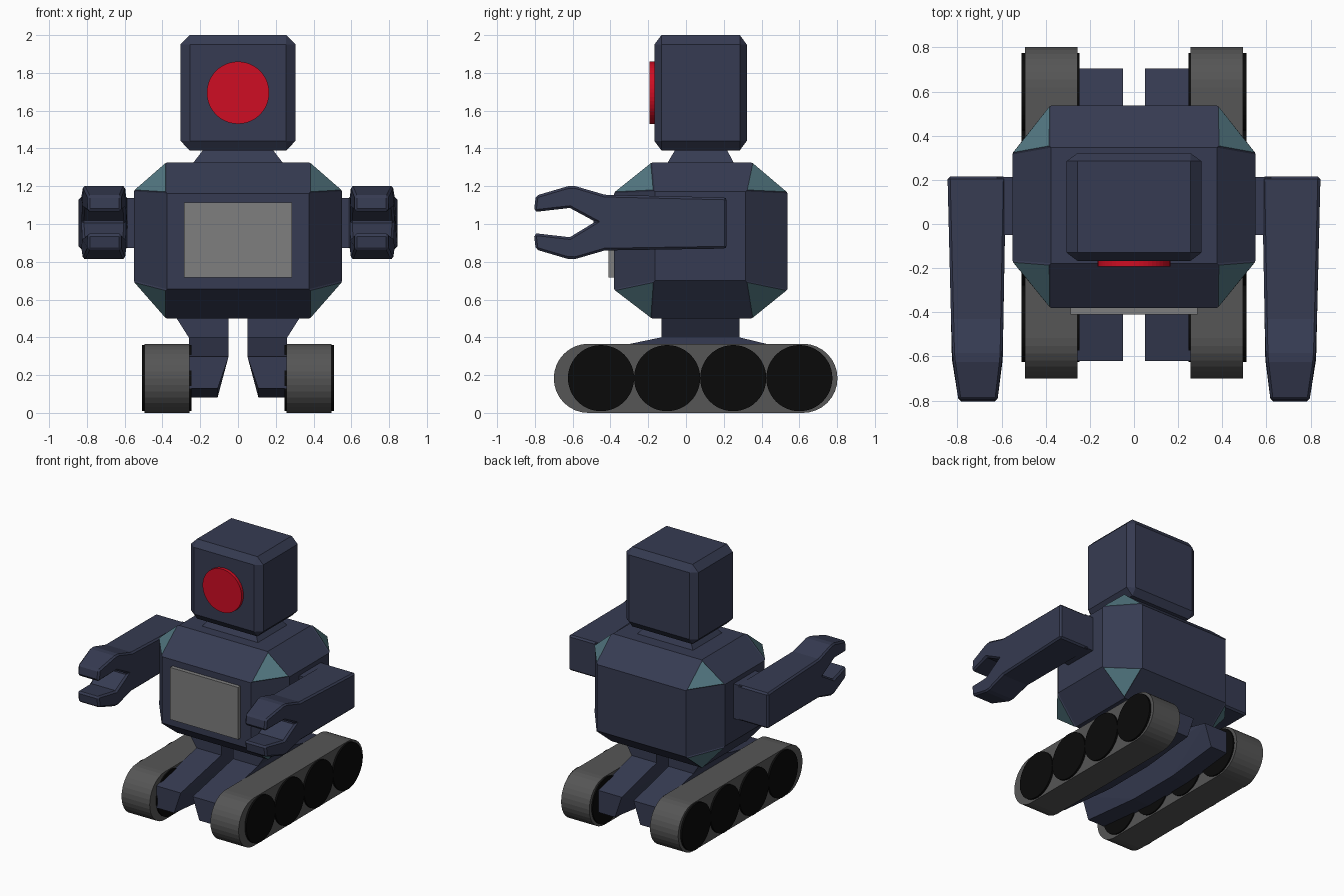
import bpy, bmesh, math
from mathutils import Matrix, Vector

if "Cube" in bpy.data.objects:
    bpy.data.objects.remove(bpy.data.objects["Cube"])


def material(name, r, g, b):
    m = bpy.data.materials.new(name)
    m.diffuse_color = (r, g, b, 1)
    m.use_nodes = True
    m.node_tree.nodes["Principled BSDF"].inputs["Base Color"].default_value = m.diffuse_color
    return m


NAVY = material("navy", 0.037, 0.044, 0.084)
TEAL = material("teal", 0.085, 0.185, 0.22)
RED = material("red", 0.62, 0.004, 0.017)
SCREEN = material("screen grey", 0.21, 0.21, 0.21)
RUBBER = material("belt grey", 0.092, 0.092, 0.092)
BLACK = material("black", 0.003, 0.003, 0.003)


def finish(name, bm, *mats):
    bmesh.ops.recalc_face_normals(bm, faces=bm.faces[:])
    me = bpy.data.meshes.new(name)
    bm.to_mesh(me)
    bm.free()
    for m in mats:
        me.materials.append(m)
    ob = bpy.data.objects.new(name, me)
    bpy.context.collection.objects.link(ob)
    return ob


def hull(points):
    """Clean convex solid around the points."""
    bm = bmesh.new()
    for p in points:
        bm.verts.new(p)
    bmesh.ops.convex_hull(bm, input=bm.verts[:])
    bmesh.ops.dissolve_limit(bm, angle_limit=0.01, verts=bm.verts[:], edges=bm.edges[:])
    bmesh.ops.recalc_face_normals(bm, faces=bm.faces[:])
    bm.normal_update()
    return bm


def grid(xs, ys, zs):
    return [(x, y, z) for x in xs for y in ys for z in zs]


def cylinder(name, centre, radius, depth, axis, mat, sides=48):
    bm = bmesh.new()
    rot = Matrix.Rotation(math.pi / 2, 4, axis)
    bmesh.ops.create_cone(bm, cap_ends=True, segments=sides, radius1=radius, radius2=radius,
                          depth=depth, matrix=Matrix.Translation(centre) @ rot)
    return finish(name, bm, mat)


# Head: chamfered box
finish("head", hull(grid((-.255, .255), (-.13, .285), (1.39, 2.0))
                    + grid((-.255, .255), (-.168, .322), (1.44, 1.95))
                    + grid((-.305, .305), (-.13, .285), (1.44, 1.95))), NAVY)
cylinder("eye", (0, -.17, 1.695), .165, .044, 'X', RED)

# Neck
finish("neck", hull(grid((-.24, .24), (-.10, .255), (1.32,))
                    + grid((-.175, .175), (-.05, .21), (1.405,))), NAVY)

# Torso: strongly chamfered box with raised teal corner plates
bm = hull(grid((-.375, .375), (-.178, .346), (.5, 1.325))
          + grid((-.375, .375), (-.38, .537), (.655, 1.162))
          + grid((-.55, .55), (-.165, .315), (.70, 1.172)))
corners = [f for f in bm.faces if min(abs(c) for c in f.normal) > .2]
bmesh.ops.inset_individual(bm, faces=corners, thickness=.01, depth=.008)
for f in corners:
    f.material_index = 1
finish("torso", bm, NAVY, TEAL)
finish("chest_screen", hull(grid((-.287, .287), (-.41, -.37), (.717, 1.115))), SCREEN)

# Arm side outline (y, z), ending in a two-finger claw
upper = [(.215, 1.14), (-.43, 1.155), (-.585, 1.20), (-.625, 1.20), (-.795, 1.15),
         (-.805, 1.07), (-.79, 1.065), (-.615, 1.085)]
lower = [(y, 2.015 - z) for y, z in reversed(upper)]
lower[-1] = (.215, .87)
outline = upper + [(-.48, 1.012)] + lower


def arm_x(y, outer):
    """Arm tapers gently to the wrist, then more at the fingertips."""
    t = (.215 - y) / .815
    tip = max(0, (-.6 - y) / .2)
    return .845 - .02 * t - .025 * tip if outer else .58 + .015 * t + .02 * tip


for side, s in (("right", 1), ("left", -1)):
    bm = bmesh.new()
    rings = [[bm.verts.new((s * arm_x(y, o), y, z)) for y, z in outline] for o in (0, 1)]
    for r in rings:
        bm.faces.new(r)
    n = len(outline)
    for i in range(n):
        j = (i + 1) % n
        bm.faces.new((rings[0][i], rings[0][j], rings[1][j], rings[1][i]))
    arm = finish(side + "_arm", bm, NAVY)
    bev = arm.modifiers.new("edge chamfer", 'BEVEL')
    bev.width, bev.segments = .012, 1
    bev.limit_method, bev.angle_limit = 'ANGLE', math.radians(60)
    finish(side + "_shoulder", hull(grid((s * .5, s * .62), (-.05, .213), (.873, 1.138))), NAVY)

    # Leg: flared hip on a boat-shaped foot
    finish(side + "_hip", hull(grid((s * .05, s * .337), (-.13, .282), (.52,))
                               + grid((s * .05, s * .26), (-.13, .282), (.398,))), NAVY)
    finish(side + "_foot", hull(grid((s * .05, s * .26), (-.13, .282), (.40,))
                                + grid((s * .05, s * .26), (-.62, .705), (.298,))
                                + grid((s * .107, s * .26), (-.62, .705), (.13,))
                                + grid((s * .108, s * .26), (-.13, .282), (.082,))), NAVY)

    # Track belt: stadium outline
    r, pts = .183, []
    for c, a0 in ((-.517, math.pi / 2), (.619, -math.pi / 2)):
        for k in range(17):
            a = a0 + math.pi * k / 16
            pts += [(s * x, c + r * math.cos(a), r + r * math.sin(a)) for x in (.257, .495)]
    finish(side + "_track_belt", hull(pts), RUBBER)
    # Wheels stand slightly proud on both sides of the belt
    for i in range(4):
        cylinder(f"{side}_wheel_{i + 1}", (s * .378, -.45 + .35 * i, .184), .175, .262, 'Y', BLACK)
